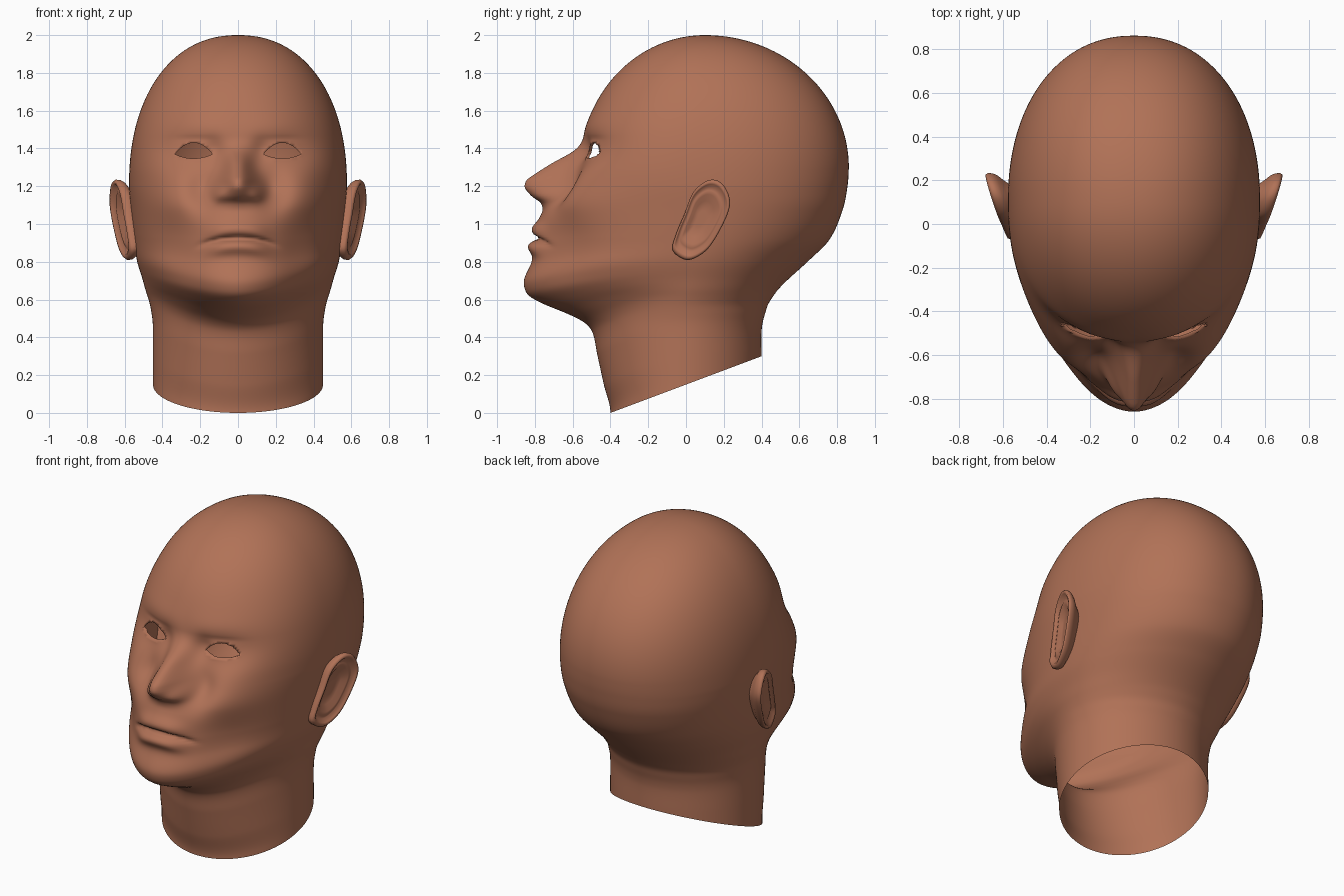
import bpy, bmesh, math

if "Cube" in bpy.data.objects:
    bpy.data.objects.remove(bpy.data.objects["Cube"])

skin = bpy.data.materials.new("skin clay")
skin.diffuse_color = (0.44, 0.168, 0.095, 1)
skin.use_nodes = True
skin.node_tree.nodes["Principled BSDF"].inputs["Base Color"].default_value = skin.diffuse_color

# Head sections: z, front y, back y, half width, y of widest point, roundness of front
SECTIONS = [
    (0.00, -0.40, 0.40, 0.45, 0.0, 2.0), (0.15, -0.435, 0.40, 0.45, 0.0, 2.0),
    (0.31, -0.47, 0.40, 0.45, 0.0, 1.95), (0.43, -0.497, 0.40, 0.45, 0.0, 1.92),
    (0.483, -0.545, 0.407, 0.452, 0.0, 1.9), (0.53, -0.64, 0.42, 0.458, 0.0, 1.87),
    (0.573, -0.746, 0.434, 0.466, 0.0, 1.85), (0.615, -0.825, 0.46, 0.478, 0.01, 1.85),
    (0.652, -0.852, 0.487, 0.49, 0.02, 1.87), (0.706, -0.857, 0.54, 0.505, 0.03, 1.9),
    (0.806, -0.815, 0.65, 0.535, 0.05, 1.95), (0.918, -0.797, 0.76, 0.552, 0.08, 1.95),
    (1.077, -0.755, 0.83, 0.568, 0.1, 2.0), (1.2, -0.655, 0.855, 0.577, 0.1, 2.15),
    (1.3, -0.60, 0.862, 0.577, 0.1, 2.25), (1.45, -0.545, 0.862, 0.577, 0.1, 2.25),
    (1.7, -0.5, 0.862, 0.577, 0.1, 2.1), (2.0, -0.5, 0.862, 0.577, 0.1, 2.05)]

# Nose: z, extra projection, half width
NOSE = [(1.06, 0.0, 0.10), (1.11, 0.035, 0.105), (1.146, 0.115, 0.10), (1.19, 0.19, 0.092),
        (1.215, 0.207, 0.088), (1.24, 0.206, 0.083), (1.316, 0.127, 0.065),
        (1.395, 0.025, 0.06), (1.47, 0.0, 0.06)]


def sample(rows, z, col):
    """Smooth interpolation of one column of a table."""
    if z <= rows[0][0]:
        return rows[0][col]
    if z >= rows[-1][0]:
        return rows[-1][col]
    i = max(k for k in range(len(rows) - 1) if rows[k][0] <= z)

    def slope(k):
        if k == 0 or k == len(rows) - 1:
            return 0.0
        return (rows[k + 1][col] - rows[k - 1][col]) / (rows[k + 1][0] - rows[k - 1][0])
    h = rows[i + 1][0] - rows[i][0]
    t = (z - rows[i][0]) / h
    return ((2*t**3 - 3*t*t + 1) * rows[i][col] + (t**3 - 2*t*t + t) * h * slope(i)
            + (3*t*t - 2*t**3) * rows[i + 1][col] + (t**3 - t*t) * h * slope(i + 1))


def dome(z, start, p):
    u = min(1.0, (z - start) / (2.0 - start))
    return max(0.0, 1 - u**p) ** (1 / p)


def smooth(u):
    u = max(0.0, min(1.0, u))
    return u * u * (3 - 2 * u)


def front_y(z):
    return 0.1 - 0.66 * dome(z, 1.3, 2) if z > 1.45 else sample(SECTIONS, z, 1)


def back_y(z):
    return 0.1 + 0.762 * dome(z, 1.3, 2) if z > 1.3 else sample(SECTIONS, z, 2)


def half_width(z):
    return 0.577 * dome(z, 1.2, 2.2) if z > 1.2 else sample(SECTIONS, z, 3)


def features(x, z):
    """Forward projection of the facial features."""
    ax = abs(x)

    def bump(cx, cz, sx, sz):
        return math.exp(-((ax - cx) / sx)**2 - ((z - cz) / sz)**2)
    d = sample(NOSE, z, 1) * math.exp(-(ax / sample(NOSE, z, 2))**2.2)
    d += 0.042 * bump(0.1, 1.16, 0.045, 0.045)                 # nostril wings
    d -= 0.045 * bump(0.18, 1.18, 0.08, 0.11)                  # hollow beside nose
    d += 0.040 * bump(0.35, 1.17, 0.13, 0.15)                  # cheekbones
    d -= 0.040 * bump(0.33, 0.87, 0.13, 0.18)                  # narrower lower cheeks
    d -= 0.045 * bump(0.24, 1.385, 0.14, 0.085)                # eye sockets
    d -= 0.022 * bump(0.125, 1.385, 0.05, 0.065)
    d += 0.026 * bump(0.235, 1.385, 0.09, 0.055)               # eyelids
    d -= 0.005 * bump(0.235, 1.45, 0.09, 0.014)                # lid crease
    d += 0.008 * bump(0.18, 1.51, 0.18, 0.07)                  # brow
    zm = 0.925 - 0.9 * min(ax, 0.25)**2                        # mouth line
    lip = math.exp(-(ax / 0.15)**4)
    d += lip * 0.030 * math.exp(-((z - zm - 0.05) / 0.04)**2)
    d += lip * 0.034 * math.exp(-((z - zm + 0.045) / 0.038)**2)
    d -= 0.034 * math.exp(-(ax / 0.19)**6) * math.exp(-((z - zm) / 0.014)**2)
    return d


def head_point(t, z):
    phi = t - 0.4 * math.sin(t)                                # denser at the face
    s, c = math.sin(phi), math.cos(phi)
    w, yc = half_width(z), sample(SECTIONS, z, 4)
    n = sample(SECTIONS, z, 5) if c > 0 else 1.96 + 0.22 * smooth((z - 0.75) / 0.4)
    x = w * math.copysign(abs(s) ** (2 / n), s)
    reach = abs(c) ** (2 / n)
    if c <= 0:
        return (x, yc + (back_y(z) - yc) * reach, z)
    rise = 0.65 * smooth((1.05 - z) / 0.5)                     # jawline rises sideways
    y = yc - (yc - front_y(z - rise * x * x)) * reach
    return (x, y - features(x, z), z)


def add_object(name, bm):
    me = bpy.data.meshes.new(name)
    bm.to_mesh(me)
    bm.free()
    me.materials.append(skin)
    for p in me.polygons:
        p.use_smooth = True
    ob = bpy.data.objects.new(name, me)
    bpy.context.collection.objects.link(ob)
    return ob


# Head and neck
COLS = 200
levels = [1.6 * i / 132 for i in range(132)]
levels += [1.6 + 0.4 * math.sin(math.pi / 2 * i / 30) for i in range(30)]
bm = bmesh.new()
rings = [[bm.verts.new(head_point(-math.pi + 2 * math.pi * j / COLS, z)) for j in range(COLS)]
         for z in levels]
for a, b in zip(rings, rings[1:]):
    for j in range(COLS):
        k = (j + 1) % COLS
        bm.faces.new((a[j], a[k], b[k], b[j]))
crown = bm.verts.new((0, 0.1, 2.0))
for j in range(COLS):
    bm.faces.new((rings[-1][j], rings[-1][(j + 1) % COLS], crown))

# Sloped open cut under the neck
bmesh.ops.bisect_plane(bm, geom=bm.verts[:] + bm.edges[:] + bm.faces[:], dist=1e-5,
                       plane_co=(0, -0.4, 0), plane_no=(0, -0.3, 0.8), clear_inner=True)


# Almond eye openings with a rim turned inward
def almond(co):
    dx, dz = abs(co.x) - 0.235, co.z - 1.37
    return (dx / 0.1)**2, abs(dz) / (0.06 if dz > 0 else 0.023)


holes = [f for f in bm.faces
         if f.calc_center_median().y < -0.3 and sum(almond(f.calc_center_median())) < 1]
bmesh.ops.delete(bm, geom=holes, context='FACES')
rim = [e for e in bm.edges if e.is_boundary and e.verts[0].co.z > 1.2]
for v in {v for e in rim for v in e.verts}:
    A, B = almond(v.co)
    s = 2 / (B + math.sqrt(B * B + 4 * A))
    side = math.copysign(1, v.co.x)
    v.co.x = side * (0.235 + s * (abs(v.co.x) - 0.235))
    v.co.z = 1.37 + s * (v.co.z - 1.37)
ext = bmesh.ops.extrude_edge_only(bm, edges=rim)["geom"]
bmesh.ops.translate(bm, vec=(0, 0.015, 0),
                    verts=[g for g in ext if isinstance(g, bmesh.types.BMVert)])
add_object("head", bm)

# Ears: outline in y, z, then rings (scale, outward offset) over the front and round the back
EAR = [(0.0, 0.81), (0.075, 0.835), (0.14, 0.9), (0.215, 1.04), (0.232, 1.13), (0.19, 1.215),
       (0.12, 1.232), (0.04, 1.17), (-0.01, 1.05), (-0.055, 0.94), (-0.07, 0.86)]
EAR_RINGS = [(0.2, -0.03), (0.45, -0.03), (0.62, -0.008), (0.72, -0.008), (0.8, -0.014),
             (0.88, 0.010), (0.95, 0.014), (1.0, 0.0), (0.99, -0.022), (0.93, -0.04),
             (0.8, -0.058), (0.65, -0.085), (0.55, -0.13)]


def closed_curve(pts, steps):
    out, n = [], len(pts)
    for i in range(n):
        p = [pts[(i + k - 1) % n] for k in range(4)]
        for s in range(steps):
            t = s / steps
            out.append([0.5 * (2*p[1][m] + (p[2][m] - p[0][m]) * t
                               + (2*p[0][m] - 5*p[1][m] + 4*p[2][m] - p[3][m]) * t*t
                               + (3*p[1][m] - p[0][m] - 3*p[2][m] + p[3][m]) * t**3)
                        for m in (0, 1)])
    return out


outline = closed_curve(EAR, 6)
bm = bmesh.new()
rings = []
for scale, off in EAR_RINGS:
    ring = []
    for y, z in outline:
        y, z = 0.08 + scale * (y - 0.08), 1.03 + scale * (z - 1.03)
        ring.append(bm.verts.new((0.572 + 0.31 * (y + 0.06) + 0.05 * (z - 1) + off, y, z)))
    rings.append(ring)
for a, b in zip(rings, rings[1:]):
    for j in range(len(a)):
        k = (j + 1) % len(a)
        bm.faces.new((a[j], a[k], b[k], b[j]))
bm.faces.new(rings[0])
bm.faces.new(rings[-1])
bmesh.ops.recalc_face_normals(bm, faces=bm.faces[:])
ears = add_object("ears", bm)
ears.modifiers.new("mirror", 'MIRROR').use_mirror_merge = False
